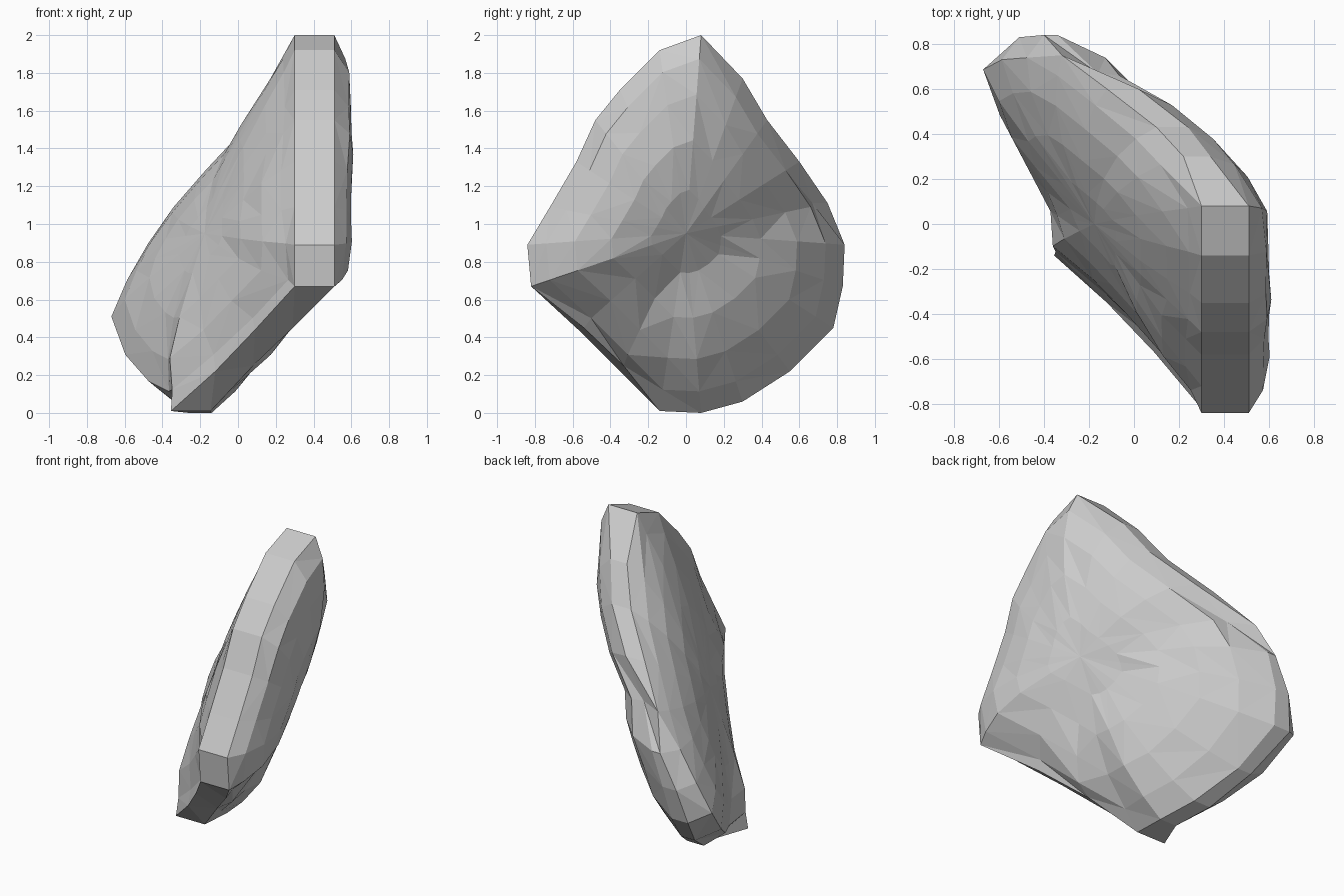
import bpy, bmesh, math, random

if "Cube" in bpy.data.objects:
    bpy.data.objects.remove(bpy.data.objects["Cube"])
random.seed(4)

# rim of the slab: (y, z, x at the middle of the rim, half width of the rim)
RIM = [(.08, 2, .405, .105), (-.14, 1.92, .405, .105), (-.35, 1.71, .405, .105),
       (-.48, 1.55, .405, .105), (-.58, 1.33, .405, .105), (-.72, 1.09, .405, .105),
       (-.84, .89, .405, .105), (-.82, .67, .405, .105), (-.57, .44, .19, .1),
       (-.35, .22, -.02, .1), (-.14, .01, -.25, .105), (.08, 0, -.20, .06),
       (.30, .06, -.28, .06), (.55, .22, -.40, .05), (.78, .45, -.50, .06),
       (.83, .67, -.46, .05), (.84, .89, -.37, .03), (.75, 1.11, -.24, .08),
       (.60, 1.33, -.05, .07), (.43, 1.55, .17, .07), (.30, 1.77, .28, .06)]
CENTRE = (0, .95)
# ring scale, thickness to the left and to the right, from the rim to the middle
RINGS = [(1, 0, 0), (.88, .15, .20), (.70, .21, .29), (.47, .24, .34),
         (.22, .25, .36), (0, .25, .36)]
N = len(RIM)


def plane(y, z):
    # tilted middle plane of the slab
    return -.25 + .33 * z - .52 * y


def point(rim, ring, side):
    ry, rz, rx, rim_half = rim
    s, left, right = ring
    y, z = s * ry, CENTRE[1] + s * (rz - CENTRE[1])
    x = plane(y, z) + s * s * (rx - plane(ry, rz))
    if s == 1:
        return (x + side * rim_half, y, z)
    wobble = random.uniform(-.012, .012) * s if s else 0
    if side > 0:
        # right face swells to an upright flat, with a shallow diagonal trough
        trough = .06 * math.exp(-((z - .72 - .6 * y) / .17) ** 2)
        x += right * min(1.05, .85 + .18 * z) - trough
        if x > .6:
            x = .6 + (x - .6) * .25
        return (x + wobble, y, z)
    # left face swells toward the ground at the back
    low = max(0, 1 - z)
    return (x - left * (1.15 - .2 * z) - .22 * y * low + wobble, y, z)


bm = bmesh.new()
outer = []
for side in (-1, 1):
    # concentric rings of points, then triangles between them
    rows = [[bm.verts.new(point(r, ring, side)) for r in (RIM if ring[0] else RIM[:1])]
            for ring in RINGS]
    outer.append(rows[0])
    for a, b in zip(rows, rows[1:]):
        for i in range(N):
            j = (i + 1) % N
            if len(b) == 1:
                bm.faces.new((a[i], a[j], b[0]))
            elif i % 2:
                bm.faces.new((a[i], a[j], b[j]))
                bm.faces.new((a[i], b[j], b[i]))
            else:
                bm.faces.new((a[i], a[j], b[i]))
                bm.faces.new((a[j], b[j], b[i]))

# rim strip joining both faces
left, right = outer
for i in range(N):
    j = (i + 1) % N
    bm.faces.new((left[i], left[j], right[j]))
    bm.faces.new((left[i], right[j], right[i]))

# chipped notches on the back edge and the lower front edge
for i, dy, dz in ((17, -.08, 0), (8, .03, .01), (9, .02, .03)):
    right[i].co.y += dy
    right[i].co.z += dz

bmesh.ops.recalc_face_normals(bm, faces=bm.faces)
mesh = bpy.data.meshes.new("rock_slab")
bm.to_mesh(mesh)
bm.free()
rock = bpy.data.objects.new("rock_slab", mesh)
bpy.context.collection.objects.link(rock)
